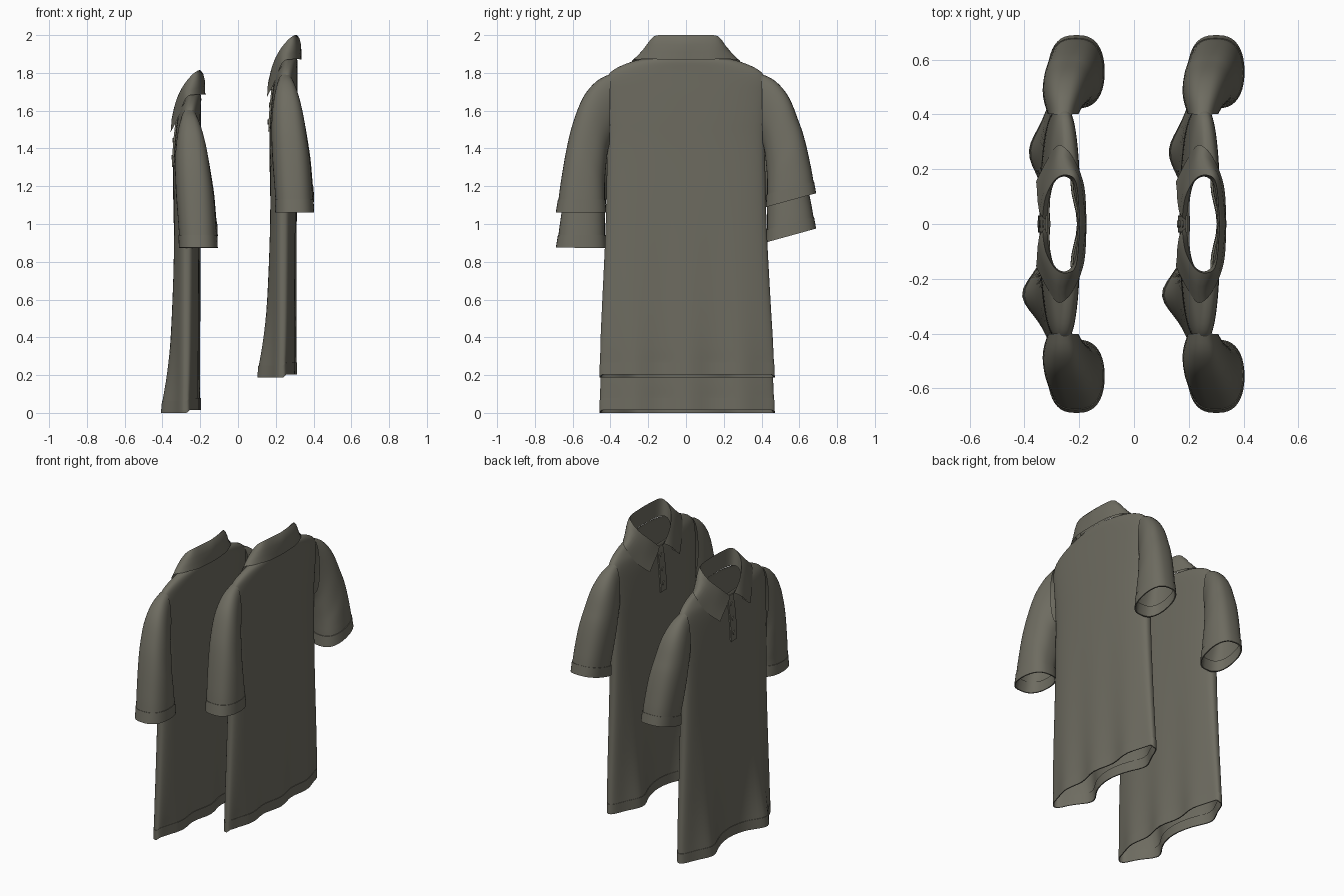
import bpy, bmesh, math
from mathutils import Vector

if "Cube" in bpy.data.objects:
    bpy.data.objects.remove(bpy.data.objects["Cube"])

cloth = bpy.data.materials.new("olive_grey_cloth")
cloth.diffuse_color = (0.155, 0.149, 0.118, 1)
cloth.use_nodes = True
cloth.node_tree.nodes["Principled BSDF"].inputs["Base Color"].default_value = cloth.diffuse_color
COPY_SHIFT = (-0.51, 0, -0.187)   # second shirt: lower and further forward


def spline(pts, n):
    """Catmull-Rom through tuples of any length, n steps per span."""
    out = []
    for i in range(len(pts) - 1):
        a, b = pts[max(i - 1, 0)], pts[i]
        c, d = pts[i + 1], pts[min(i + 2, len(pts) - 1)]
        for k in range(n):
            t = k / n
            out.append(tuple(0.5 * (2 * q + (r - p) * t + (2 * p - 5 * q + 4 * r - s) * t * t
                                    + (3 * q - p - 3 * r + s) * t ** 3)
                             for p, q, r, s in zip(a, b, c, d)))
    return out + [pts[-1]]


def finish(name, bm, angle=40):
    bmesh.ops.recalc_face_normals(bm, faces=bm.faces)
    me = bpy.data.meshes.new(name)
    bm.to_mesh(me)
    bm.free()
    me.shade_smooth()
    me.set_sharp_from_angle(angle=math.radians(angle))
    me.materials.append(cloth)
    for tag, loc in (("back", (0, 0, 0)), ("front", COPY_SHIFT)):
        ob = bpy.data.objects.new(f"{name}_{tag}_shirt", me)
        ob.location = loc
        bpy.context.collection.objects.link(ob)


def grid(name, rows, closed):
    bm = bmesh.new()
    vs = [[bm.verts.new(p) for p in r] for r in rows]
    n = len(rows[0])
    for a, b in zip(vs, vs[1:]):
        for i in range(n if closed else n - 1):
            j = (i + 1) % n
            bm.faces.new((a[i], a[j], b[j], b[i]))
    finish(name, bm)


def power(v, e):
    return math.copysign(abs(v) ** e, v)


# Torso: flat rings from hem to neckline (z, half width, front x, back x, front drop, hem flare)
N = 88
torso = [(0.25, .455, .165, .310, 0, .92), (0.40, .452, .168, .310, 0, .60),
         (0.60, .443, .170, .310, 0, .35), (1.00, .425, .170, .311, 0, .12),
         (1.40, .418, .166, .312, 0, 0), (1.55, .422, .170, .314, 0, 0),
         (1.68, .428, .180, .315, 0, 0), (1.76, .425, .190, .315, .01, 0),
         (1.815, .385, .198, .315, .03, 0), (1.86, .285, .202, .315, .07, 0),
         (1.885, .175, .199, .308, .12, 0)]


def torso_ring(r, grow=0.0):
    z, w, xf, xb, drop, flare = r
    mid = (xf + xb) / 2
    ring = []
    for i in range(N):
        a = 2 * math.pi * i / N
        c, s = math.cos(a), math.sin(a)
        y = (w + grow) * power(c, .9)
        if s < 0:      # two soft folds flare out at the front hem
            x = mid - (mid - xf + grow) * abs(s) ** .72
            x -= flare * (.07 if y < 0 else .045) * math.exp(-((abs(y) - .26) / .09) ** 2)
            x += flare * .035 * math.exp(-(y / .14) ** 2)
        else:          # shallow waves across the back
            x = mid + (xb - mid + grow) * s ** (.72 + .15 * flare)
            x -= flare * .012 * (1 - math.cos(y * 22)) * s
        zz = z - drop * max(0, -s) + (.016 * max(0, min(1, 4 * s)) if z < .3 else 0)
        ring.append((x, y + (.012 * flare * abs(c) if y > 0 else 0), zz))
    return ring


hem = (0.187, .455, .165, .310, 0, 1.0)
rows = [torso_ring(torso[0], -.008), torso_ring(hem, -.004), torso_ring(hem, .003),
        torso_ring(torso[0], .003)]
rows += [torso_ring(r) for r in spline(torso, 4)]
grid("torso", rows, True)

# Sleeves: (inner y, inner z, outer y, outer z, front x, back x)
sleeve = [(.405, 1.42, .400, 1.795, .195, .308), (.415, 1.38, .475, 1.755, .183, .330),
          (.422, 1.32, .545, 1.67, .177, .352), (.428, 1.25, .600, 1.53, .180, .370),
          (.430, 1.20, .634, 1.39, .186, .384), (.430, 1.16, .663, 1.22, .194, .393),
          (.430, 1.13, .675, 1.13, .198, .397)]
cuff = (.425, 1.06, .686, 1.062, .200, .400)


def sleeve_ring(r, side, grow=0.0):
    yi, zi, yo, zo, x0, x1 = r
    ring = []
    for i in range(40):
        a = 2 * math.pi * i / 40
        k = .5 + (.5 + grow * 4) * power(math.cos(a), .9)
        x = (x0 + x1) / 2 + ((x1 - x0) / 2 + grow) * power(math.sin(a), .75)
        y, z = yi + (yo - yi) * k, zi + (zo - zi) * k
        if side > 0:   # this sleeve is lifted a little toward its outer edge
            z += (.03 + .07 * k) * max(0, min(1, (1.55 - z) / .45))
        ring.append((x, side * y, z))
    return ring


for side, name in ((-1, "left_sleeve"), (1, "right_sleeve")):
    rows = [sleeve_ring(r, side) for r in spline(sleeve, 4)]
    rows += [sleeve_ring(sleeve[-1], side, .003), sleeve_ring(cuff, side, .003),
             sleeve_ring(cuff, side, -.004), sleeve_ring(sleeve[-1], side, -.007)]
    grid(name, rows, True)

# Collar: neckline, fold line and outer edge, front centre to back centre, then mirrored
neck = [(.195, .012, 1.755), (.200, .09, 1.785), (.222, .155, 1.84),
        (.262, .172, 1.88), (.295, .13, 1.888), (.306, 0, 1.888)]
fold = [(.176, .024, 1.785), (.188, .10, 1.855), (.224, .164, 1.925),
        (.268, .178, 1.978), (.300, .145, 2.0), (.312, 0, 2.0)]
edge = [(.153, .155, 1.672), (.192, .232, 1.748), (.236, .288, 1.855),
        (.288, .242, 1.872), (.328, .14, 1.872), (.337, 0, 1.87)]


def both_sides(half):
    h = spline(half, 5)
    return h + [(x, -y, z) for x, y, z in h[-2::-1]]


n_row, f_row, e_row = (both_sides(h) for h in (neck, fold, edge))


def between(t, puff):
    out = []
    for f, e in zip(f_row, e_row):
        p = Vector(f).lerp(Vector(e), t)
        d = Vector((p.x - .25, p.y, 0)).normalized() * puff
        out.append(tuple(p + d))
    return out


under = [(x * .99 + .0025, y * .97, z + .004) for x, y, z in e_row]
grid("collar", [n_row, f_row, between(.12, .010), between(.4, .012),
                between(.7, .006), e_row, under, between(.5, -.002)], False)

# Button placket down the front
bm = bmesh.new()
line = spline([(.196, 1.775), (.189, 1.74), (.180, 1.68), (.171, 1.58), (.167, 1.49)], 3)
loops = []
for x, z in line:
    loops.append([bm.verts.new((x + dx, y, z)) for dx, y in
                  ((.006, -.032), (-.007, -.030), (-.007, .030), (.006, .032))])
for a, b in zip(loops, loops[1:]):
    for i in range(4):
        j = (i + 1) % 4
        bm.faces.new((a[i], a[j], b[j], b[i]))
bm.faces.new(loops[0])
bm.faces.new(loops[-1])
finish("placket", bm, 30)

# Buttons
bm = bmesh.new()
for x, z in ((.179, 1.72), (.168, 1.63), (.161, 1.54)):
    made = bmesh.ops.create_cone(bm, cap_ends=True, segments=16, radius1=.014,
                                 radius2=.012, depth=.007)["verts"]
    for v in made:
        v.co = Vector((x - v.co.z, v.co.y, z + v.co.x))
finish("buttons", bm, 30)
